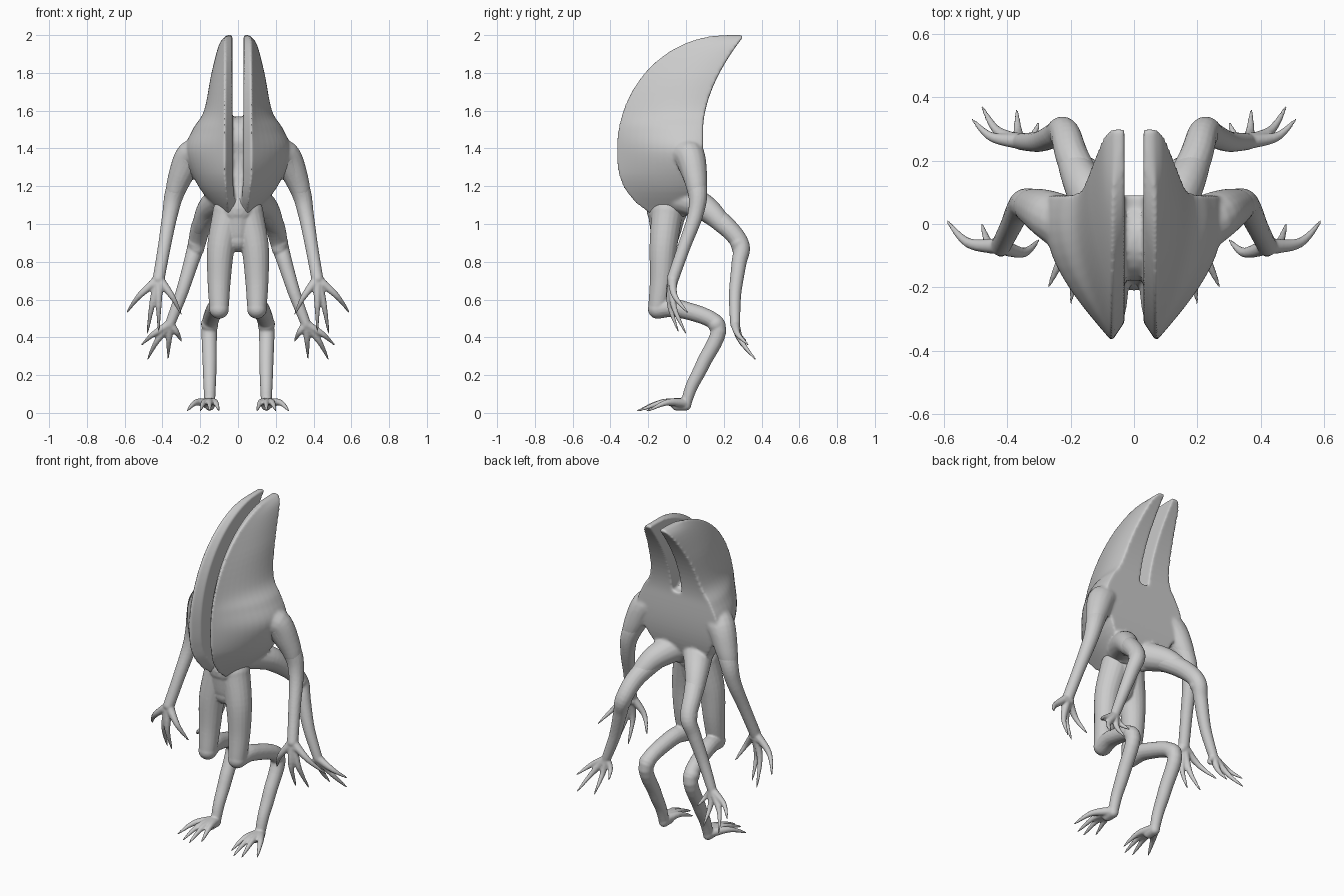
import bpy, bmesh
from math import cos, sin, pi
from mathutils import Matrix, Vector
from mathutils.geometry import interpolate_bezier

cube = bpy.data.objects.get("Cube")
if cube:
    bpy.data.objects.remove(cube)

grey = (.6, .6, .6, 1)
skin = bpy.data.materials.new("grey skin")
skin.use_nodes = True
skin.diffuse_color = grey
skin.node_tree.nodes["Principled BSDF"].inputs["Base Color"].default_value = grey


def smooth_path(points, steps=6):
    """Smooth curve passing through every point."""
    points = [Vector(point) for point in points]
    samples = []
    for index, (start, end) in enumerate(zip(points, points[1:])):
        before = points[max(index - 1, 0)]
        after = points[min(index + 2, len(points) - 1)]
        leave = start + (end - before) / 6
        arrive = end - (after - start) / 6
        samples += interpolate_bezier(start, leave, arrive, end, steps + 1)[:-1]
    return samples + [points[-1]]


def loft(bm, rings):
    """Skin a list of rings and cap both ends."""
    rows = [[bm.verts.new(corner) for corner in ring] for ring in rings]
    for low, high in zip(rows, rows[1:]):
        for side in range(len(low)):
            bm.faces.new((low[side - 1], low[side], high[side], high[side - 1]))
    bm.faces.new(rows[0][::-1])
    bm.faces.new(rows[-1])


def limb(bm, joints, thick, thin, power=1, sides=16):
    """Round-ended limb along the joints, tapering from thick to thin."""
    path = smooth_path(joints)
    last = len(path) - 1
    rings, previous = [], None
    for index, centre in enumerate(path):
        along = (path[min(index + 1, last)] - path[max(index - 1, 0)]).normalized()
        if previous is None:
            across = along.orthogonal().normalized()
        else:
            across = previous.rotation_difference(along) @ across
        previous = along
        other = along.cross(across)
        radius = thin + (thick - thin) * (1 - index / last) ** power
        angles = [2 * pi * side / sides for side in range(sides)]
        rings.append([centre + radius * (cos(a) * across + sin(a) * other) for a in angles])
    loft(bm, rings)
    for centre, radius in ((path[0], thick), (path[-1], thin)):
        bmesh.ops.create_icosphere(bm, subdivisions=3, radius=radius, matrix=Matrix.Translation(centre))


def digits(bm, root, tips, bow, thick):
    """Bowed, pointed digits fanning out from one root."""
    root = Vector(root)
    for tip in map(Vector, tips):
        middle = root.lerp(tip, .5) + Vector(bow)
        middle.x += (tip.x - root.x) / 10
        limb(bm, [root, middle, tip], thick, .004, sides=10)


def finish(name, bm, voxel, softness):
    """Mirror the half, fuse overlapping pieces and soften the joints."""
    bmesh.ops.recalc_face_normals(bm, faces=bm.faces)
    mesh = bpy.data.meshes.new(name)
    bm.to_mesh(mesh)
    bm.free()
    mesh.materials.append(skin)
    part = bpy.data.objects.new(name, mesh)
    bpy.context.collection.objects.link(part)
    part.modifiers.new("mirror", 'MIRROR').use_mirror_merge = False
    fuse = part.modifiers.new("fuse", 'REMESH')
    fuse.mode = 'VOXEL'
    fuse.voxel_size = voxel
    fuse.use_smooth_shade = True
    soften = part.modifiers.new("soften", 'SMOOTH')
    soften.iterations = softness


def shell_section(width, height):
    """Level outline of one shell half: sharp front rim, broad flat back."""
    if height > 1.4:
        rise = min((height - 1.4) / .6, 1)
        front = .2 - .57 * (1 - rise ** 2) ** .5
    else:
        front = .2 * ((1.4 - height) / .36) ** 3 - .37
    if height > 1.5:
        back = min(.09 + .22 * ((height - 1.5) * 2) ** 1.8, .3)
    else:
        back = .09 - .12 * ((1.5 - height) * 2) ** 3
    gap = min(.03, (height - .95) / 10)
    rim = min(gap + .04, width)
    depth = back - front
    # Inner bevel up to the rim, then the swelling outer side
    outline = [(gap, front + min(.06, depth / 3))]
    for step in range(13):
        share = step / 12
        outline.append((rim + (width - rim) * sin(.6 * pi * share), front + depth * share))
    # Below the slot the two halves close together at the back
    outline.append((gap if height > 1.52 else -.02, back))
    outline.append((gap, back - depth / 4))
    return [(x, y, height) for x, y in outline]


# Split crescent shell, described by half width and height
half_widths = [(.08, 0, 1.04), (.21, 0, 1.2), (.28, 0, 1.38), (.24, 0, 1.5), (.18, 0, 1.6),
               (.14, 0, 1.8), (.1, 0, 1.95), (.06, 0, 2)]
bm = bmesh.new()
loft(bm, [shell_section(level.x, level.z) for level in smooth_path(half_widths)])
# Core between the halves, then upper and lower shoulders
limb(bm, [(0, -.05, 1.44), (0, -.05, 1.3), (0, -.1, 1.08)], .13, .1, sides=24)
limb(bm, [(.16, -.03, 1.36), (.25, .02, 1.36), (.31, .05, 1.24), (.34, .06, 1.15)], .1, .045)
limb(bm, [(.07, -.02, 1.14), (.15, .11, 1.08), (.2, .21, .98)], .09, .045)
finish("shell_body", bm, .008, 6)

# Upper arms and hands
bm = bmesh.new()
wrist = (.42, -.07, .71)
limb(bm, [(.25, .01, 1.35), (.33, .06, 1.18), (.36, .05, 1.05), (.39, -.01, .88), wrist], .07, .032, 2)
limb(bm, [(.41, -.07, .69), (.45, -.07, .68)], .026, .024)
digits(bm, wrist, [(.59, .01, .53), (.48, 0, .42), (.42, -.04, .43), (.3, -.05, .52)], (0, -.03, 0), .028)
finish("upper_arms", bm, .006, 2)

# Lower arms and hands
bm = bmesh.new()
wrist = (.36, .26, .47)
limb(bm, [(.12, .06, 1.1), (.19, .2, 1), (.22, .29, .89), (.25, .28, .79), (.3, .26, .63), wrist], .06, .026)
limb(bm, [(.22, .28, .9), (.22, .285, .87)], .046, .042)
digits(bm, wrist, [(.51, .33, .36), (.48, .37, .28), (.37, .36, .29), (.3, .32, .38)], (0, -.02, 0), .026)
finish("lower_arms", bm, .006, 2)

# Legs: pelvis, thigh, backward shank, dropped shin and clawed foot
bm = bmesh.new()
ankle = (.15, 0, .05)
limb(bm, [(0, -.1, 1.08), (0, -.11, .92)], .11, .07, sides=20)
limb(bm, [(.05, -.1, 1.06), (.09, -.12, .88), (.1, -.13, .7), (.1, -.15, .55)], .085, .05, sides=20)
limb(bm, [(.1, -.15, .55), (.12, -.03, .55), (.15, .17, .46), (.15, .09, .26), (.15, .03, .14), ankle], .052, .028)
limb(bm, [(.15, .16, .47), (.15, .17, .43)], .046, .036)
limb(bm, [(.15, 0, .04), (.15, -.05, .04)], .028, .028)
digits(bm, ankle, [(.1, -.21, .01), (.15, -.26, .01), (.2, -.25, .01), (.27, -.2, .01)], (0, 0, .025), .03)
finish("legs", bm, .006, 2)
